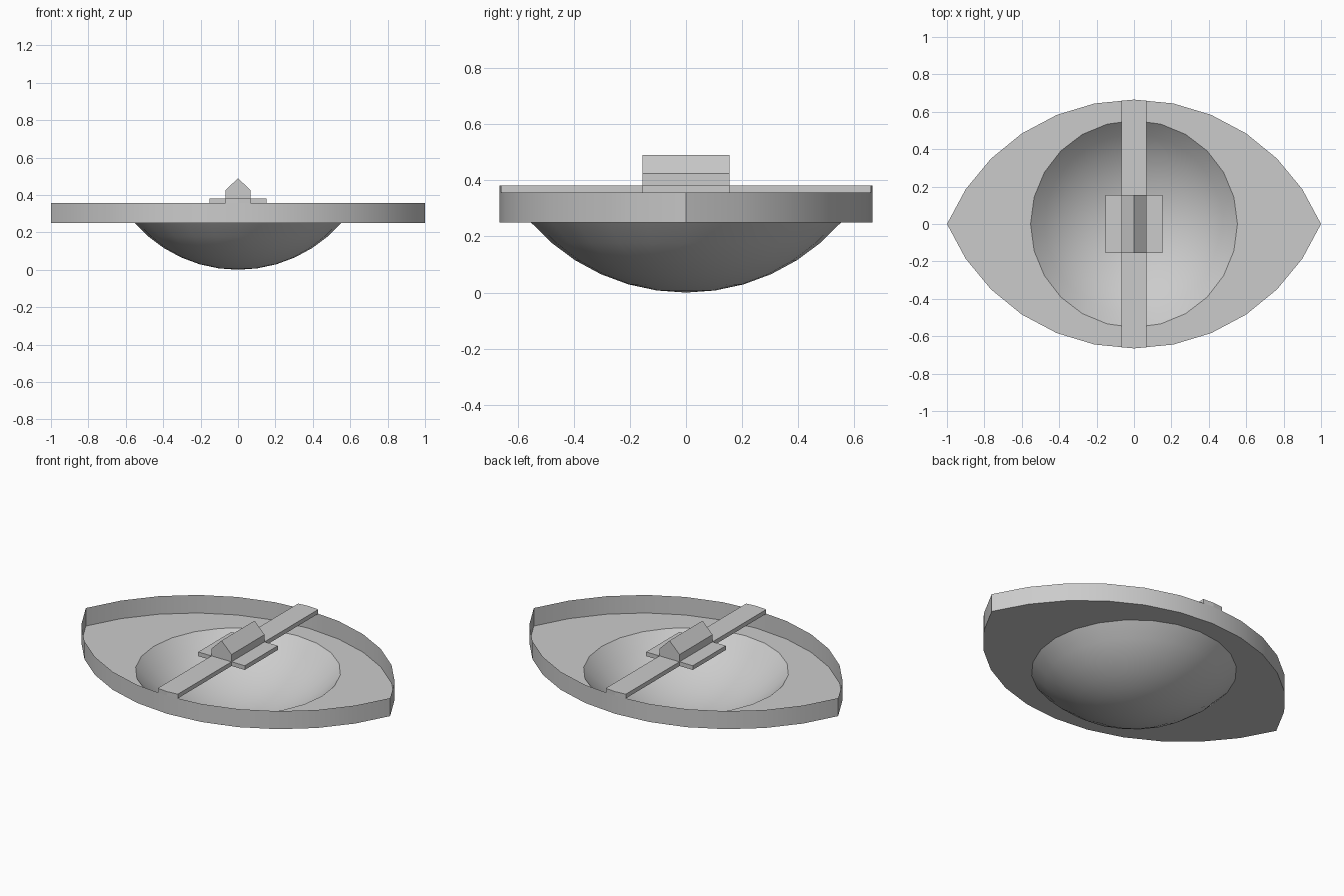
import bpy, math

if "Cube" in bpy.data.objects:
    bpy.data.objects.remove(bpy.data.objects["Cube"])

HALF_W, RIM_R = 0.665, 0.553
Z_FLOOR, Z_RIM, Z_DECK = 0.25, 0.357, 0.382


def make(name, verts, faces, smooth=False):
    mesh = bpy.data.meshes.new(name)
    mesh.from_pydata(verts, [], faces)
    ob = bpy.data.objects.new(name, mesh)
    bpy.context.collection.objects.link(ob)
    bpy.ops.object.select_all(action='DESELECT')
    ob.select_set(True)
    bpy.context.view_layer.objects.active = ob
    if smooth:
        bpy.ops.object.shade_smooth_by_angle(angle=math.radians(30))
    return ob


def ring(points, z):
    return [(x, y, z) for x, y in points]


def band(a, b, n):
    return [(a + i, a + (i + 1) % n, b + (i + 1) % n, b + i) for i in range(n)]


def prism(name, low, high):
    n = len(low)
    faces = band(0, n, n) + [tuple(range(n))[::-1], tuple(range(n, 2 * n))]
    return make(name, low + high, faces)


# Pointed-oval outline: two mirrored arcs of 12 segments each
R = (1 + HALF_W ** 2) / (2 * HALF_W)
half = math.asin(1 / R)
arc = [(R * math.sin(half * (1 - i / 6)),
        R * math.cos(half * (1 - i / 6)) - R + HALF_W) for i in range(12)]
outline = arc + [(-x, -y) for x, y in arc]
N = len(outline)
circle = [(math.cos(math.tau * i / N), math.sin(math.tau * i / N)) for i in range(N)]

# Tray: thin upright rim and floor with a round opening
hole = [(RIM_R * x, RIM_R * y) for x, y in circle]
make("tray", ring(outline, Z_RIM) + ring(outline, Z_FLOOR) + ring(hole, Z_FLOOR),
     [f[::-1] for f in band(0, N, N)] + band(2 * N, N, N), True)

# Bowl: shallow spherical cap below the opening
S = (RIM_R ** 2 + Z_FLOOR ** 2) / (2 * Z_FLOOR)
edge = math.asin(RIM_R / S)
STEPS = 6
verts, faces = [], []
for k in range(STEPS):
    a = edge * (1 - k / STEPS)
    verts += ring([(S * math.sin(a) * x, S * math.sin(a) * y) for x, y in circle],
                  S - S * math.cos(a))
    if k:
        faces += [f[::-1] for f in band((k - 1) * N, k * N, N)]
verts.append((0, 0, 0))
last = (STEPS - 1) * N
faces += [(last + (i + 1) % N, last + i, STEPS * N) for i in range(N)]
make("bowl", verts, faces, True)

# Cross strip: spans the tray, ends follow the outline
w, e = 0.066, 0.659
strip = [(w, -e), (w, e), (0, HALF_W), (-w, e), (-w, -e), (0, -HALF_W)]
prism("cross_strip", ring(strip, Z_RIM), ring(strip, Z_DECK))

# Saddle plates either side of the strip
D = 0.155
for side, x0, x1 in (("left", -0.153, -w), ("right", w, 0.153)):
    p = [(x0, -D), (x1, -D), (x1, D), (x0, D)]
    prism("saddle_" + side, ring(p, Z_RIM), ring(p, Z_DECK))

# Cabin with gabled roof
gable = [(-w, Z_DECK), (w, Z_DECK), (w, 0.425), (0, 0.49), (-w, 0.425)]
prism("cabin", [(x, D, z) for x, z in gable], [(x, -D, z) for x, z in gable])
